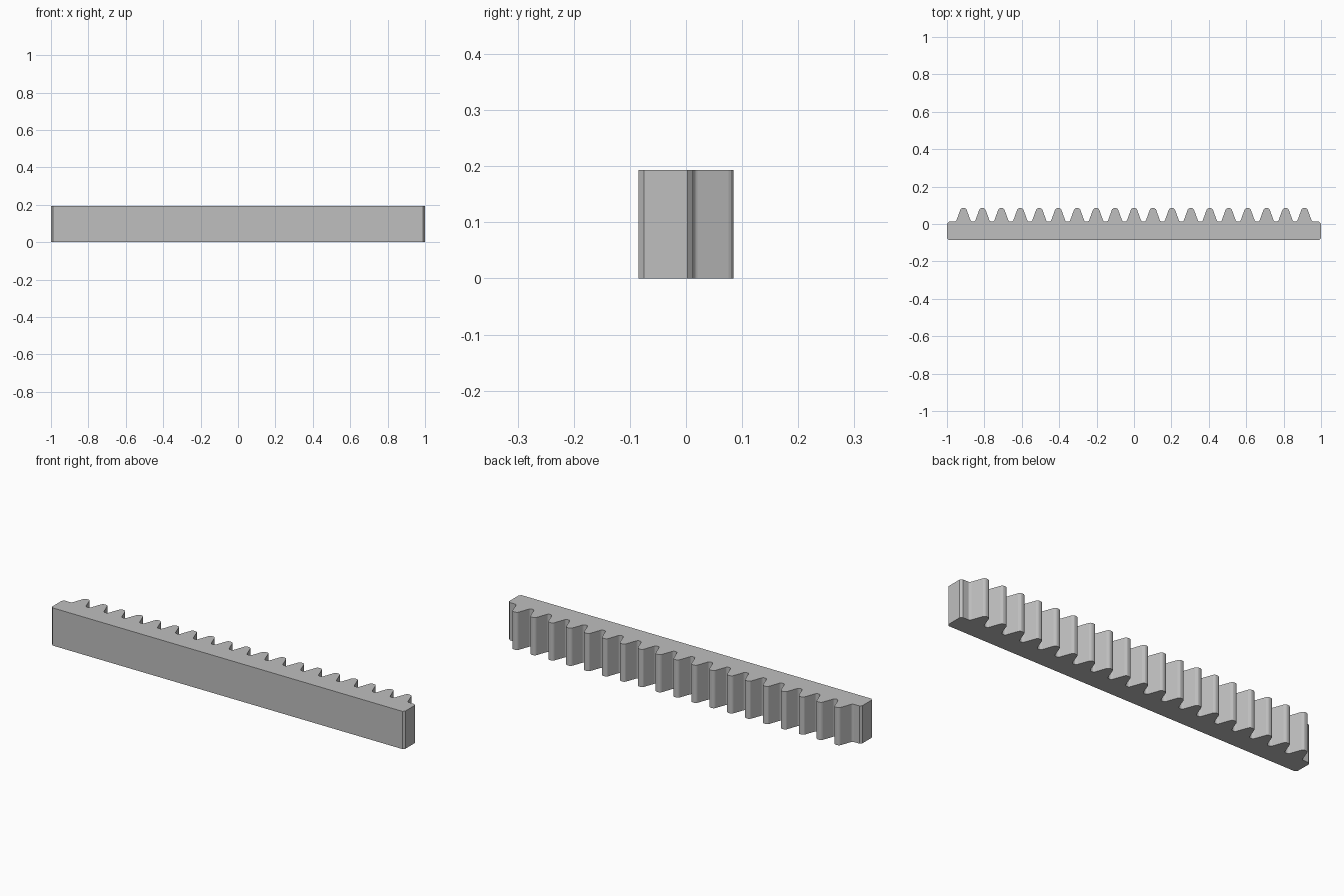
import bpy
import bmesh
from math import pi, tan, radians
from mathutils import Vector

cube = bpy.data.objects.get("Cube")
if cube:
    bpy.data.objects.remove(cube, do_unlink=True)

TEETH = 19
PITCH = 0.1013
MODULE = PITCH / pi
HEIGHT = 0.193
FRONT, TIP = -0.085, 0.085
ROOT = TIP - 2.25 * MODULE
SLOPE = tan(radians(20))
TIP_HALF = PITCH / 4 - MODULE * SLOPE
ROOT_HALF = TIP_HALF + (TIP - ROOT) * SLOPE


def rounded(before, corner, after, radius, segments):
    """Points of an arc that replaces a corner; one segment gives a chamfer."""
    a, b = (before - corner).normalized(), (after - corner).normalized()
    half = a.angle(b) / 2
    start, end = (corner + d * radius / tan(half) for d in (a, b))
    centre = corner + (a + b).normalized() * (radius / abs(Vector((0, 0, 1)).dot(
        a.to_3d().cross((a + b).normalized().to_3d()))))
    points = []
    for i in range(segments + 1):
        direction = (start - centre).lerp(end - centre, i / segments)
        points.append(centre + direction.normalized() * radius)
    return points


# Sharp outline: body corners, then each tooth from right to left
corners = [(-1, FRONT, 0.01, 1), (1, FRONT, 0.01, 1), (1, ROOT, 0.01, 1)]
for i in reversed(range(TEETH)):
    x = (i - (TEETH - 1) / 2) * PITCH
    corners += [(x + ROOT_HALF, ROOT, 0.0122, 3), (x + TIP_HALF, TIP, 0.0145, 3),
                (x - TIP_HALF, TIP, 0.0145, 3), (x - ROOT_HALF, ROOT, 0.0122, 3)]
corners.append((-1, ROOT, 0.01, 1))

# Rounded outline
outline = []
for i, (x, y, radius, segments) in enumerate(corners):
    before = Vector(corners[i - 1][:2])
    after = Vector(corners[(i + 1) % len(corners)][:2])
    outline += rounded(before, Vector((x, y)), after, radius, segments)

# Toothed bar, extruded upward
bm = bmesh.new()
base = bm.faces.new([bm.verts.new((p.x, p.y, 0)) for p in outline])
top = bmesh.ops.extrude_face_region(bm, geom=[base], use_keep_orig=True)
bmesh.ops.translate(bm, vec=(0, 0, HEIGHT),
                    verts=[g for g in top["geom"] if isinstance(g, bmesh.types.BMVert)])
bmesh.ops.recalc_face_normals(bm, faces=bm.faces)
mesh = bpy.data.meshes.new("gear_rack")
bm.to_mesh(mesh)
bm.free()
rack = bpy.data.objects.new("gear_rack", mesh)
bpy.context.collection.objects.link(rack)

# Plain grey metal
grey = bpy.data.materials.new("grey_metal")
grey.use_nodes = True
colour = (0.52, 0.52, 0.52, 1)
grey.diffuse_color = colour
grey.node_tree.nodes["Principled BSDF"].inputs["Base Color"].default_value = colour
mesh.materials.append(grey)
